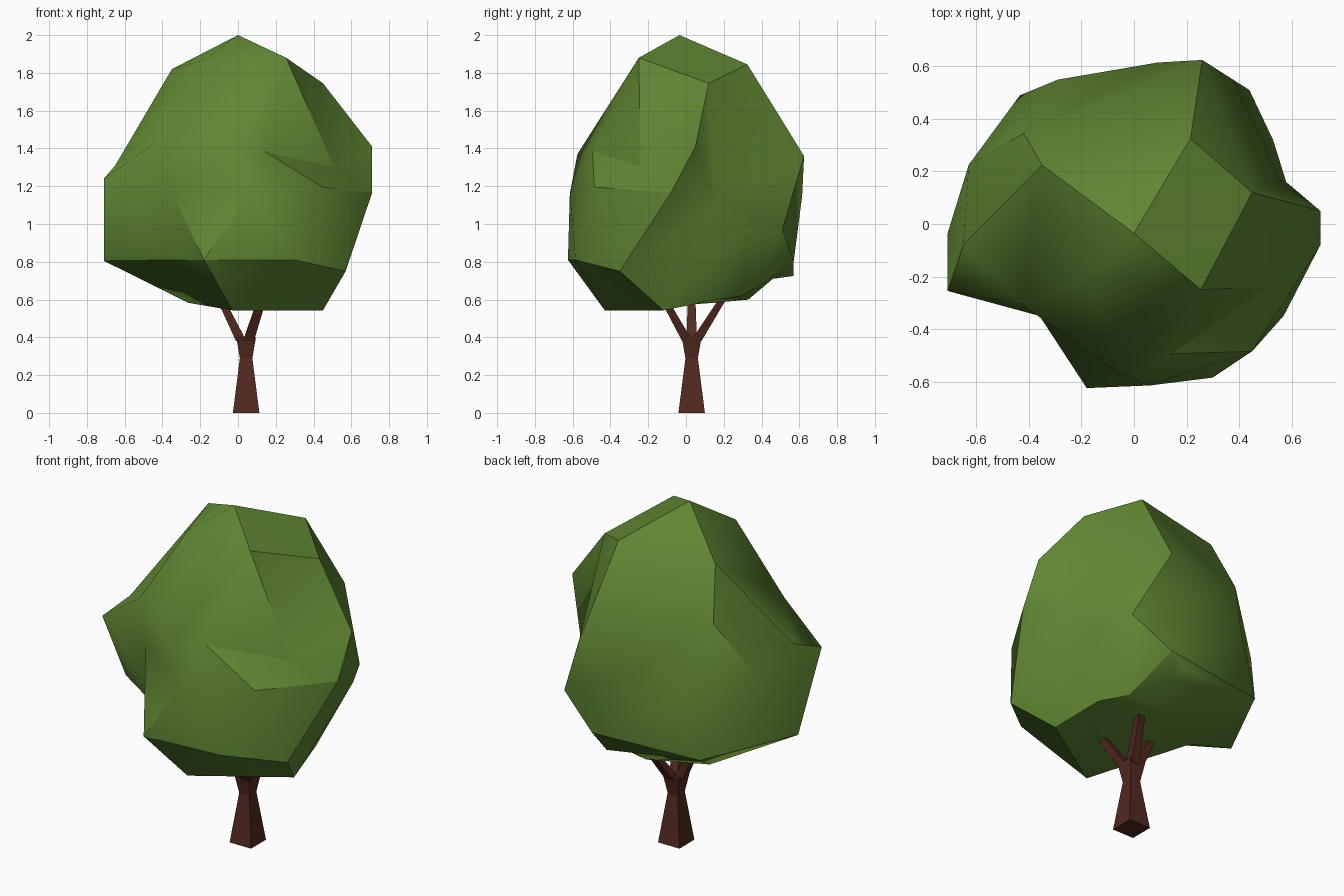
import bpy, bmesh
from mathutils import Vector
from mathutils.geometry import delaunay_2d_cdt

if "Cube" in bpy.data.objects:
    bpy.data.objects.remove(bpy.data.objects["Cube"])


def material(name, rgb):
    m = bpy.data.materials.new(name)
    m.diffuse_color = (*rgb, 1)
    m.use_nodes = True
    m.node_tree.nodes["Principled BSDF"].inputs["Base Color"].default_value = m.diffuse_color
    return m


LEAF = material("leaf_green", (0.115, 0.24, 0.033))
BARK = material("bark_brown", (0.085, 0.022, 0.014))


def finish(name, bm, mat):
    bmesh.ops.recalc_face_normals(bm, faces=bm.faces[:])
    me = bpy.data.meshes.new(name)
    bm.to_mesh(me)
    bm.free()
    me.materials.append(mat)
    ob = bpy.data.objects.new(name, me)
    bpy.context.collection.objects.link(ob)
    return ob


def square_loft(name, sections, mat):
    """Four-sided limb through sections of (x, y, z, half width)."""
    bm = bmesh.new()
    rings = [[bm.verts.new((x + sx * r, y + sy * r, z))
              for sx, sy in ((-1, -1), (1, -1), (1, 1), (-1, 1))]
             for x, y, z, r in sections]
    for a, b in zip(rings, rings[1:]):
        for i in range(4):
            j = (i + 1) % 4
            bm.faces.new((a[i], a[j], b[j], b[i]))
    bm.faces.new(rings[0][::-1])
    bm.faces.new(rings[-1])
    return finish(name, bm, mat)


# Trunk and three forking branches
TX, TY = 0.043, 0.03
square_loft("trunk", [(TX, TY, 0, 0.07), (TX, TY, 0.29, 0.033),
                      (TX, TY, 0.40, 0.052)], BARK)
for n, (x, y) in enumerate(((-0.12, 0.03), (0.15, -0.15), (0.14, 0.23))):
    d = Vector((x - TX, y - TY)).normalized() * 0.026
    square_loft(f"branch_{n + 1}", [(TX + d.x, TY + d.y, 0.38, 0.028),
                                    (x, y, 0.66, 0.018)], BARK)

# Canopy corners, from the apex down
P = {
    "A": (0, -.035, 2), "B": (-.35, .225, 1.82), "C": (.215, .325, 1.845),
    "D": (.255, -.25, 1.88), "E": (.45, .12, 1.745), "X": (-.18, -.21, 1.87),
    "F": (.71, .05, 1.41), "G": (.71, -.08, 1.165), "P": (.26, .625, 1.36),
    "Q": (.51, -.24, 1.3), "R": (.14, -.495, 1.385), "S": (.45, -.485, 1.195),
    "W": (-.05, -.575, 1.37), "U": (.06, -.615, 1.16), "V": (-.36, -.35, 1.185),
    "Y": (-.43, -.305, 1.44), "L": (-.71, -.255, 1.24), "N": (-.65, -.08, 1.31),
    "g": (-.42, .345, 1.53), "h": (-.63, .225, 1.22), "k": (-.29, .55, 1.1),
    "l": (.09, .615, 1.15), "Z": (.58, .16, 1.12), "a": (.44, .51, .97),
    "H": (.57, -.35, .75), "T": (.3, -.585, .81), "I": (-.18, -.625, .81),
    "O": (-.34, -.28, .81), "o": (.53, .32, .96), "n": (.39, .17, .6),
    "M": (-.71, -.035, .805), "j": (-.435, .49, .78), "b": (.215, .57, .8),
    "c": (.12, .57, .725), "d": (.11, .46, .71), "J": (.45, -.12, .543),
    "K": (-.03, -.43, .543), "f": (-.265, .155, .583), "e": (.03, .33, .6),
    "i": (.28, .3, .62),
}
# Hard creases, and soft folds that only fix how the faces run
HARD = ("AB AC AD DE EC CP DQ QR RS SG EF FG GH HJ HT TI IK OI MO VI UI KJ "
        "ML LN NB Bg gh Pa ab bi in nJ bj jM").split()
SOFT = "DW DR SQ UW VW VO hM LV VY YL YN EZ EP Zo oa on".split()

# Unroll the canopy onto a plane, triangulate it, then wrap it back
names = list(P)
centre = Vector((0, 0, 1.1))
flat = []
for k in names:
    v = (Vector(P[k]) - centre).normalized()
    flat.append(Vector((v.x, v.y)) / (1 + v.z))
pairs = [(names.index(a), names.index(b)) for a, b in HARD + SOFT]
res = delaunay_2d_cdt(flat, pairs, [], 0, 1e-6)
tris, origin = res[2], res[3]

bm = bmesh.new()
verts = [bm.verts.new(P[k]) for k in names]
for t in tris:
    ids = [origin[i][0] for i in t if origin[i]]
    if len(set(ids)) == 3:
        bm.faces.new([verts[i] for i in ids])
# Close the underside
bmesh.ops.holes_fill(bm, edges=[e for e in bm.edges if e.is_boundary], sides=0)
bmesh.ops.triangulate(bm, faces=[f for f in bm.faces if len(f.verts) > 3])
# Smooth foliage with hard creases
for f in bm.faces:
    f.smooth = True
for a, b in HARD:
    e = bm.edges.get((verts[names.index(a)], verts[names.index(b)]))
    if e:
        e.smooth = False
finish("canopy", bm, LEAF)
